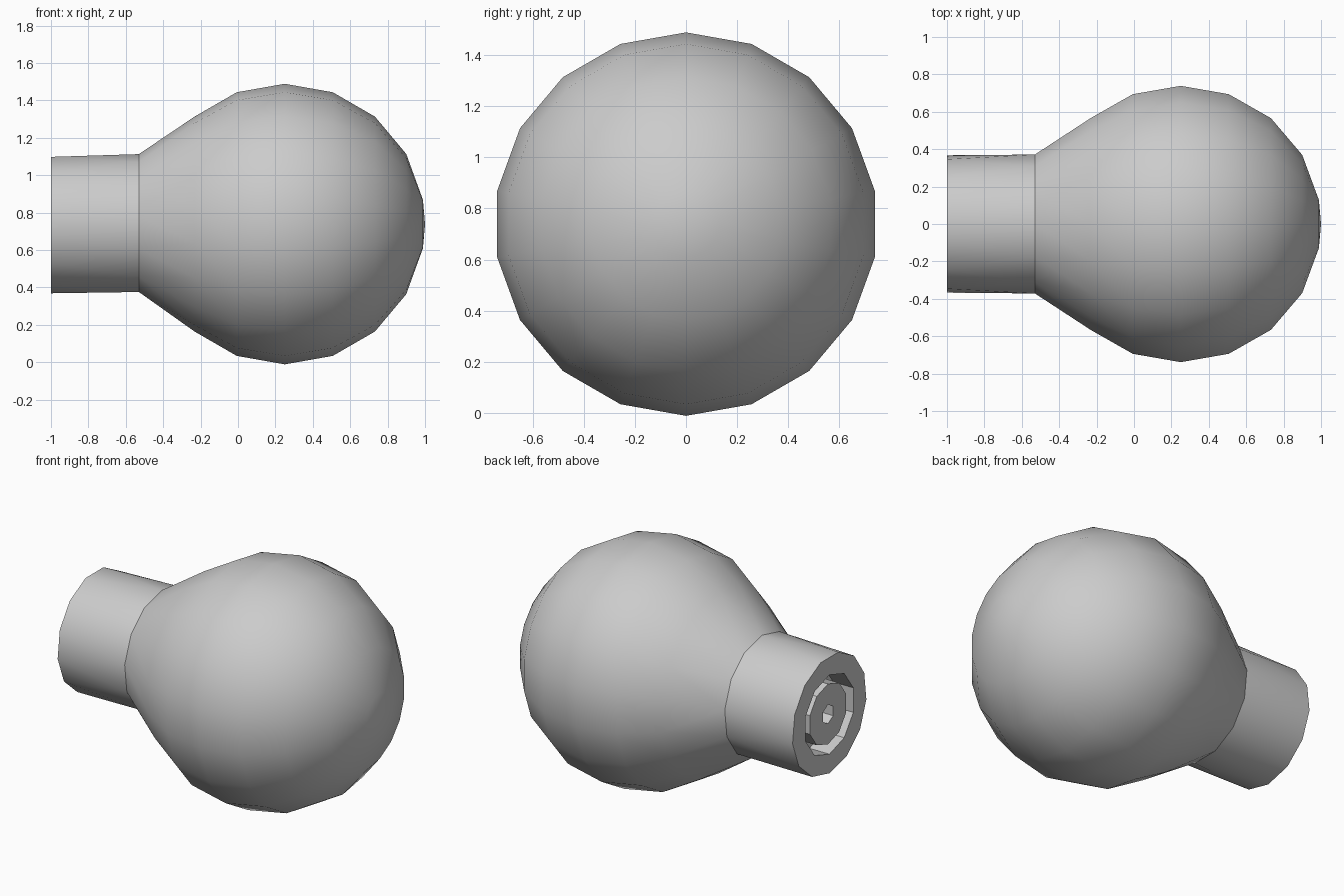
import bpy, bmesh
from math import sin, cos, radians, inf

if "Cube" in bpy.data.objects:
    bpy.data.objects.remove(bpy.data.objects["Cube"])

grey = bpy.data.materials.new("plain_grey")
grey.use_nodes = True
colour = (0.6, 0.6, 0.6, 1)
grey.diffuse_color = colour
grey.node_tree.nodes["Principled BSDF"].inputs["Base Color"].default_value = colour

R = 0.75                      # ball radius
AXIS_Z = R * cos(radians(10))  # height of the long axis


def ring(bm, x, r, sides, start):
    """Regular polygon around the x axis, as (angles, verts)."""
    step = 360 / sides
    angles = [start % step + i * step for i in range(sides + 1)]
    verts = [bm.verts.new((x, r * cos(radians(a)), AXIS_Z + r * sin(radians(a))))
             for a in angles[:-1]]
    return angles, verts


def stitch(bm, a, b):
    """Join two rings, whose side counts may differ."""
    (aa, av), (ba, bv) = a, b
    n, m = len(av), len(bv)
    i = 0 if n > 1 else n
    j = 0 if m > 1 else m
    while i < n or j < m:
        na = aa[i + 1] if i < n else inf
        nb = ba[j + 1] if j < m else inf
        face = [av[i % n]]
        step_a, step_b = na <= nb + 0.01, nb <= na + 0.01
        if step_a:
            face.append(av[(i + 1) % n])
        if step_b:
            face.append(bv[(j + 1) % m])
        face.append(bv[j % m])
        bm.faces.new(face)
        i += step_a
        j += step_b


def lathe(name, profile):
    bm = bmesh.new()
    rings = [ring(bm, *p) for p in profile]
    for a, b in zip(rings, rings[1:]):
        stitch(bm, a, b)
    mesh = bpy.data.meshes.new(name)
    bm.to_mesh(mesh)
    bm.free()
    mesh.materials.append(grey)
    obj = bpy.data.objects.new(name, mesh)
    bpy.context.collection.objects.link(obj)
    bpy.ops.object.select_all(action="DESELECT")
    obj.select_set(True)
    bpy.context.view_layer.objects.active = obj
    bpy.ops.object.shade_smooth_by_angle(angle=radians(32))


# Neck flaring into a round ball, closed at the tip
neck_end = (-1, 0.37, 13, 270)
ball = [(0.25 - R * cos(radians(t)), R * sin(radians(t)), 18, 90)
        for t in range(50, 180, 20)]
lathe("neck_and_ball", [neck_end, (-0.53, 0.374, 13, 90)] + ball + [(1, 0, 1, 0)])

# Flat neck end with a ring groove, a core and a six-sided hole
lathe("end_socket", [
    (-0.92, 0, 1, 0), (-0.92, 0.06, 6, 30), (-0.99, 0.06, 6, 30),  # hole
    (-0.99, 0.19, 10, 90), (-0.86, 0.19, 10, 90),                  # core
    (-0.86, 0.25, 10, 90), (-1, 0.25, 10, 90),                     # groove
    neck_end])
